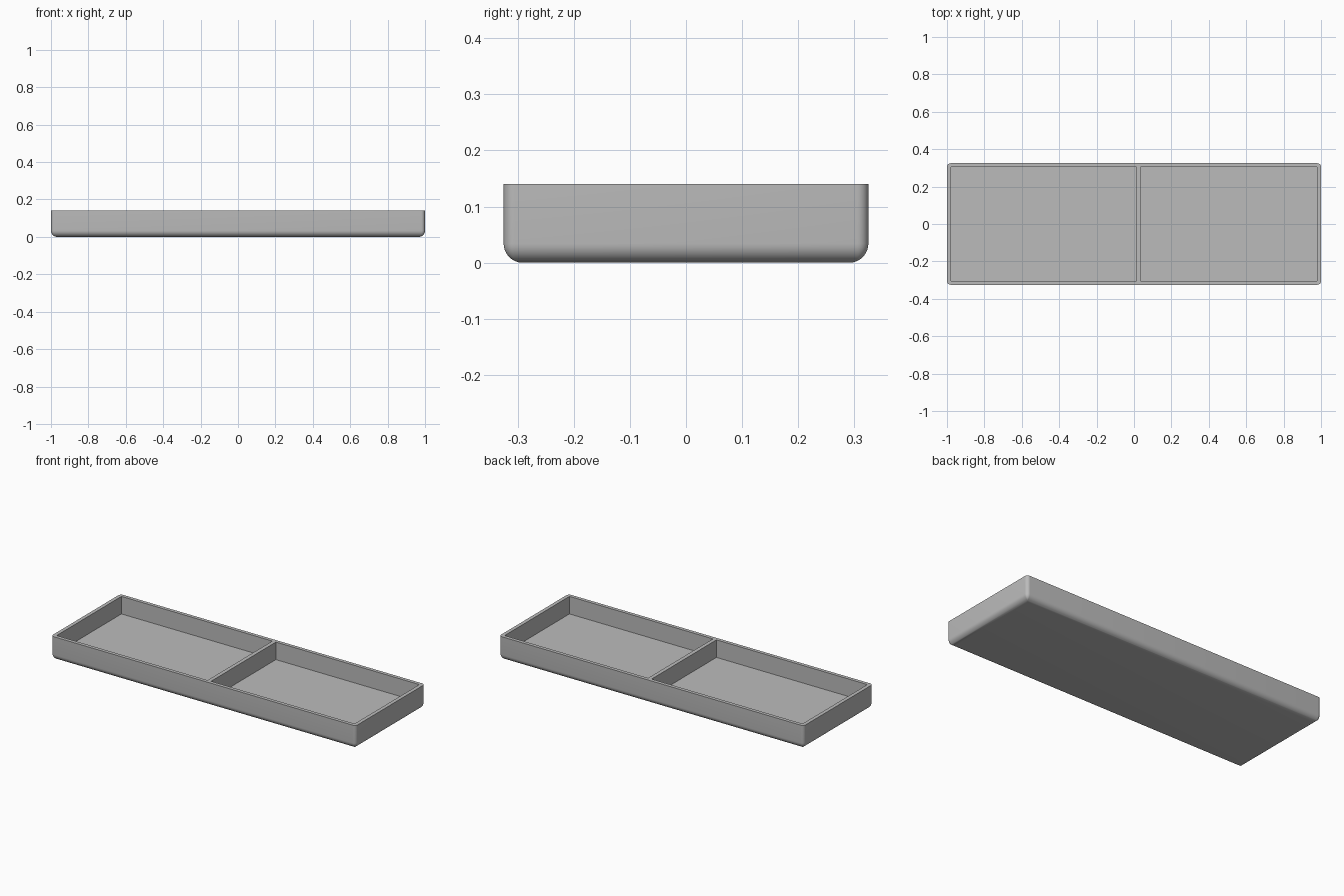
import bpy, bmesh
from math import sin, cos, pi

if "Cube" in bpy.data.objects:
    bpy.data.objects.remove(bpy.data.objects["Cube"], do_unlink=True)

HALF_X, HALF_Y, HEIGHT = 1.0, 0.325, 0.14
CORNER, FILLET = 0.02, 0.034
FLOOR, WALL_Y = 0.036, 0.304
POCKETS = {"wide_pocket": (-0.978, 0.013), "narrow_pocket": (0.036, 0.978)}
STEPS = 8

grey = bpy.data.materials.new("plain grey")
grey.use_nodes = True
colour = (0.5, 0.5, 0.5, 1)
grey.diffuse_color = colour
grey.node_tree.nodes["Principled BSDF"].inputs["Base Color"].default_value = colour


def make_object(name, bm):
    bmesh.ops.recalc_face_normals(bm, faces=bm.faces)
    mesh = bpy.data.meshes.new(name)
    bm.to_mesh(mesh)
    bm.free()
    mesh.materials.append(grey)
    obj = bpy.data.objects.new(name, mesh)
    bpy.context.collection.objects.link(obj)
    return obj


def rounded_ring(bm, inset, z):
    """Rounded rectangle whose corners tighten as it is inset."""
    radius = max(CORNER - inset, 0)
    cx, cy = HALF_X - inset - radius, HALF_Y - inset - radius
    ring = []
    for quarter, (sx, sy) in enumerate(((1, 1), (-1, 1), (-1, -1), (1, -1))):
        for i in range(STEPS + 1):
            a = (quarter + i / STEPS) * pi / 2
            ring.append(bm.verts.new((sx * cx + radius * cos(a), sy * cy + radius * sin(a), z)))
    return ring


# Solid tray body with rounded corners and a filleted underside
bm = bmesh.new()
angles = [i / STEPS * pi / 2 for i in range(STEPS + 1)]
rings = [rounded_ring(bm, FILLET * (1 - sin(a)), FILLET * (1 - cos(a))) for a in angles]
rings.append(rounded_ring(bm, 0, HEIGHT))
for low, high in zip(rings, rings[1:]):
    for i in range(len(low)):
        j = (i + 1) % len(low)
        bm.faces.new((low[i], low[j], high[j], high[i]))
bm.faces.new(rings[0])
bm.faces.new(rings[-1])
bmesh.ops.remove_doubles(bm, verts=bm.verts, dist=1e-5)
tray = make_object("divided_tray", bm)
bpy.context.view_layer.objects.active = tray
tray.select_set(True)

# Two open pockets, leaving the rim and the divider
for name, (x0, x1) in POCKETS.items():
    bm = bmesh.new()
    bmesh.ops.create_cube(bm, size=1)
    for v in bm.verts:
        v.co.x = x1 if v.co.x > 0 else x0
        v.co.y = WALL_Y if v.co.y > 0 else -WALL_Y
        v.co.z = HEIGHT * 2 if v.co.z > 0 else FLOOR
    cutter = make_object(name, bm)
    cutter.hide_render = True
    cut = tray.modifiers.new(name, "BOOLEAN")
    cut.operation, cut.solver, cut.object = "DIFFERENCE", "EXACT", cutter
    bpy.ops.object.modifier_apply(modifier=cut.name)
    bpy.data.objects.remove(cutter, do_unlink=True)

# Smooth fillets, sharp rim and pockets
bpy.ops.object.shade_smooth_by_angle(angle=pi / 6)
